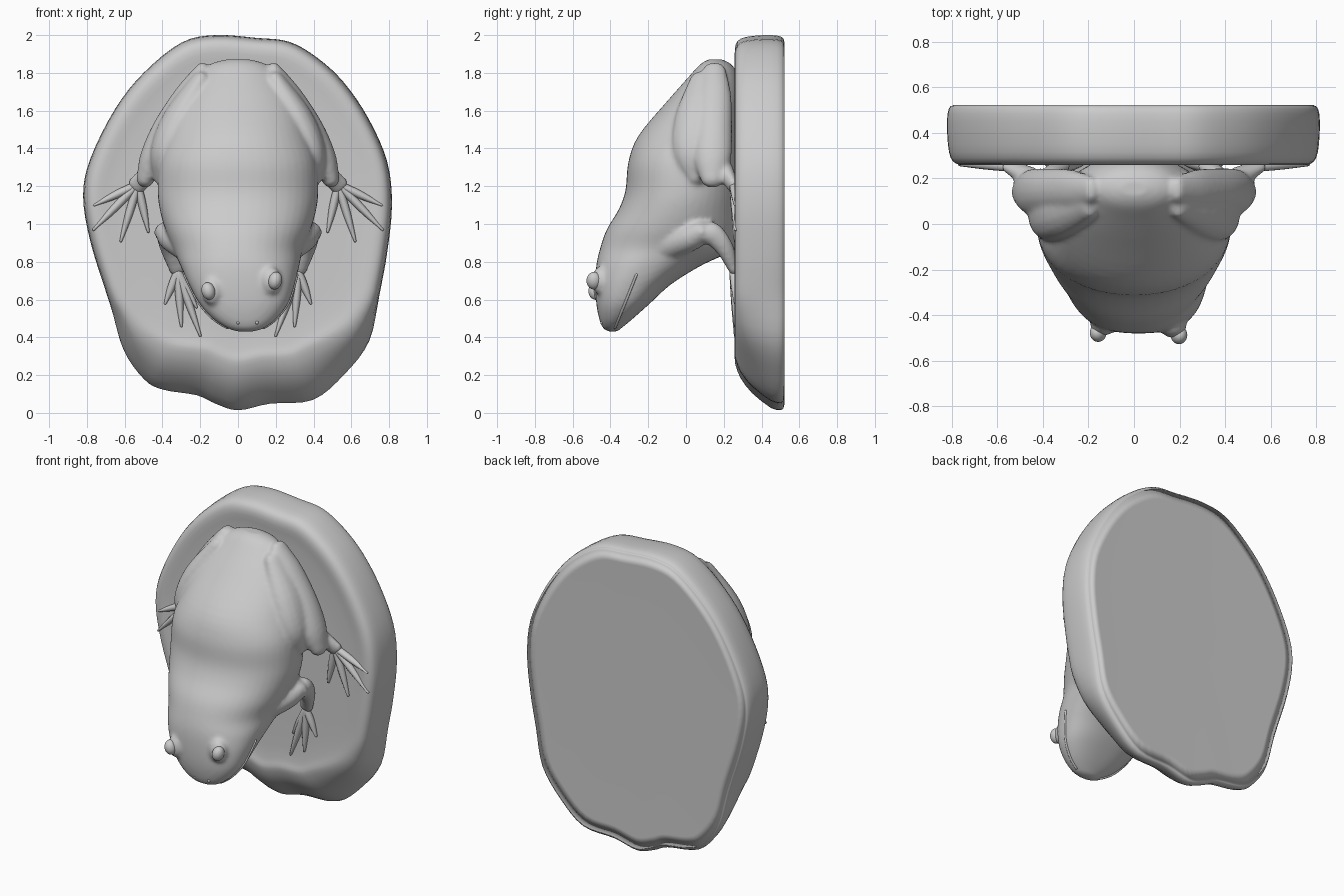
import bpy, bmesh, math
from mathutils import Vector

if "Cube" in bpy.data.objects:
    bpy.data.objects.remove(bpy.data.objects["Cube"])

def spline(rows, n, closed=False):
    """Catmull-Rom through tuples of any length."""
    k, out = len(rows), []
    get = (lambda i: rows[i % k]) if closed else (lambda i: rows[max(0, min(k - 1, i))])
    for i in range(k if closed else k - 1):
        for j in range(n):
            t = j / n
            out.append([0.5 * (2*b + (c-a)*t + (2*a-5*b+4*c-d)*t*t + (3*b-a-3*c+d)*t**3)
                        for a, b, c, d in zip(get(i-1), get(i), get(i+1), get(i+2))])
    if not closed:
        out.append(list(rows[-1]))
    return out

def loft(name, rings):
    bm = bmesh.new()
    vs = [[bm.verts.new(p) for p in r] for r in rings]
    n = len(vs[0])
    for a, b in zip(vs, vs[1:]):
        for i in range(n):
            bm.faces.new((a[i], a[(i+1) % n], b[(i+1) % n], b[i]))
    for r in (vs[0], vs[-1]):
        c = bm.verts.new(sum((v.co for v in r), Vector()) / n)
        for i in range(n):
            bm.faces.new((r[i], r[(i+1) % n], c))
    bmesh.ops.recalc_face_normals(bm, faces=bm.faces)
    for f in bm.faces:
        f.smooth = True
    me = bpy.data.meshes.new(name)
    bm.to_mesh(me)
    bm.free()
    ob = bpy.data.objects.new(name, me)
    bpy.context.collection.objects.link(ob)
    return ob

def tube(name, rows, side=1, n=5, seg=16):
    """rows: x, y, z, radius across, radius in depth; ends are rounded."""
    pts = spline([(side * r[0],) + tuple(r[1:]) for r in rows], n)
    P = [Vector(p[:3]) for p in pts]
    rings = []
    def ring(c, t, ru, rv):
        u = t.cross(Vector((0, 1, 0.05))).normalized()
        v = u.cross(t).normalized()
        rings.append([c + u * ru * math.cos(a) + v * rv * math.sin(a)
                      for a in (2 * math.pi * i / seg for i in range(seg))])
    for i, p in enumerate(pts):
        t = (P[min(i+1, len(P)-1)] - P[max(i-1, 0)]).normalized()
        caps = [0.15, 0.5, 0.85]
        r = min(p[3], p[4])
        if i == 0:
            for f in caps:
                ring(P[i] - t * r * math.sqrt(1-f*f), t, p[3]*f, p[4]*f)
        ring(P[i], t, p[3], p[4])
        if i == len(pts) - 1:
            for f in caps[::-1]:
                ring(P[i] + t * r * math.sqrt(1-f*f), t, p[3]*f, p[4]*f)
    return loft(name, rings)

def ball(name, loc, scale, rot=(0, 0, 0)):
    bpy.ops.mesh.primitive_uv_sphere_add(segments=24, ring_count=16, radius=1, location=loc, rotation=rot)
    ob = bpy.context.object
    ob.name = name
    ob.scale = scale
    bpy.ops.object.shade_smooth()
    return ob

# Stone slab: irregular outline (x, z) lofted in depth, chamfered at the bottom front
outline = spline([(-.12, 2), (.1, 1.985), (.27, 1.965), (.42, 1.88), (.56, 1.75), (.69, 1.56), (.79, 1.33),
                  (.815, 1.1), (.79, .85), (.75, .63), (.7, .38), (.57, .2), (.4, .06), (.17, .04), (0, .005),
                  (-.12, .04), (-.22, .085), (-.4, .115), (-.5, .17), (-.61, .33), (-.68, .58), (-.78, .9),
                  (-.82, 1.15), (-.78, 1.35), (-.65, 1.61), (-.5, 1.8), (-.3, 1.96)], 4, True)
rings = []
for y, s, drop in spline([(.518, .3, 0), (.52, .9, 0), (.52, .965, 0), (.505, .99, 0), (.45, 1, .02),
                          (.35, .995, .09), (.29, .98, .15), (.264, .95, .18), (.258, .9, .17),
                          (.268, .8, .12), (.272, .5, 0), (.272, .2, 0)], 2):
    ring = []
    for x, z in outline:
        k = s - drop * max(0, min(1, (.6 - z) / .5))
        ring.append((x * k, y, 1.05 + (z - 1.05) * k))
    rings.append(ring)
loft("stone_slab", rings)

# Frog torso and head: horizontal slices (z, front y, back y, half width, x offset, squareness)
slices = [(1.872, .12, .19, .06, 0, 2), (1.845, .075, .24, .15, 0, 2), (1.78, .015, .28, .22, 0, 2),
          (1.65, -.1, .3, .31, 0, 2), (1.47, -.25, .3, .37, 0, 2), (1.33, -.305, .3, .415, 0, 2.1),
          (1.18, -.32, .3, .425, 0, 2.1), (1.08, -.355, .3, .415, 0, 2.1), (.97, -.42, .3, .385, 0, 2.1),
          (.87, -.455, .26, .345, 0, 2.2), (.78, -.475, .08, .315, .01, 2.3), (.68, -.48, -.08, .28, .02, 2.4),
          (.58, -.475, -.19, .235, .03, 2.4), (.5, -.46, -.28, .17, .035, 2.3), (.45, -.44, -.34, .1, .04, 2.1),
          (.43, -.41, -.365, .045, .04, 2)]

def skin(s, a):
    z, f, b, w, ox, e = s
    c, d = math.cos(a), math.sin(a)
    return Vector((ox + w * math.copysign(abs(c) ** (2/e), c),
                   (f+b)/2 + (b-f)/2 * math.copysign(abs(d) ** (2/e), d), z))

dense = spline(slices, 4)
parts = [loft("frog_body", [[skin(s, 2*math.pi*i/48) for i in range(48)] for s in dense])]

# Limbs, mirrored left and right
for side in (1, -1):
    parts.append(tube("hind_shank", [(.19, .15, 1.82, .035, .06), (.28, .15, 1.68, .06, .09),
                                     (.38, .145, 1.5, .075, .1), (.45, .14, 1.35, .07, .1),
                                     (.49, .14, 1.24, .048, .065)], side))
    parts.append(tube("thigh", [(.2, .1, 1.76, .05, .08), (.31, .06, 1.55, .09, .12),
                                (.385, .04, 1.38, .08, .11), (.41, .06, 1.25, .04, .06)], side))
    parts.append(tube("ankle", [(.45, .2, 1.29, .05, .05), (.54, .25, 1.2, .05, .03)], side))
    parts.append(tube("front_arm", [(.27, -.1, .88, .08, .09), (.35, .02, .93, .075, .075),
                                    (.385, .12, .955, .05, .065), (.37, .2, .88, .045, .05),
                                    (.32, .255, .76, .045, .03)], side))

# Brow mounds around the eyes
eyes = [(.185, -.475, .70), (-.145, -.465, .645)]
for x, y, z in eyes:
    parts.append(ball("brow", (x * .93, y + .025, z), (.058, .05, .075)))

# Blend everything into one sculpted skin
bpy.ops.object.select_all(action='DESELECT')
for p in parts:
    p.select_set(True)
bpy.context.view_layer.objects.active = parts[0]
bpy.ops.object.join()
frog = bpy.context.object
frog.name = "frog"
rm = frog.modifiers.new("blend", 'REMESH')
rm.mode = 'VOXEL'
rm.voxel_size = .013
rm.use_smooth_shade = True
sm = frog.modifiers.new("soften", 'SMOOTH')
sm.factor, sm.iterations = .5, 5

# Eyeballs and nostrils
for x, y, z in eyes:
    s = 1 if x > 0 else -1
    ball("eye", (x + s * .012, y - .012, z), (.036, .04, .047), (0, s * .25, 0))
for x in (.0, .1):
    ball("nostril", (x, -.446, .478), (.009, .008, .009))

# Lip ridges following the skin from snout to cheek
for side in (1, -1):
    path = []
    for s in dense:
        if .45 <= s[0] <= .74:
            y = -.375 + (s[0] - .45) * .4
            h = max(-1, min(1, (y - (s[1]+s[2])/2) / ((s[2]-s[1])/2)))
            a = math.asin(math.copysign(abs(h) ** (s[5]/2), h))
            p = skin(s, a if side > 0 else math.pi - a)
            path.append((p.x, p.y, p.z, .007, .007))
    tube("lip", path, 1, 2, 8)

# Toes fanned over the slab
def toes(name, root, tips, side):
    for tx, tz in tips:
        x, z = root
        m = ((x + tx) / 2, .262, (z + tz) / 2)
        tube(name, [(x, .25, z, .02, .022), (*m, .021, .024), (tx, .265, tz, .007, .012)], side, 4, 10)

for side in (1, -1):
    toes("hind_toe", (.53, 1.21), [(.76, 1.1), (.765, .97), (.62, .91), (.475, .96)], side)
    toes("front_toe", (.32, .75), [(.385, .58), (.3, .46), (.2, .41), (.22, .56)], side)
